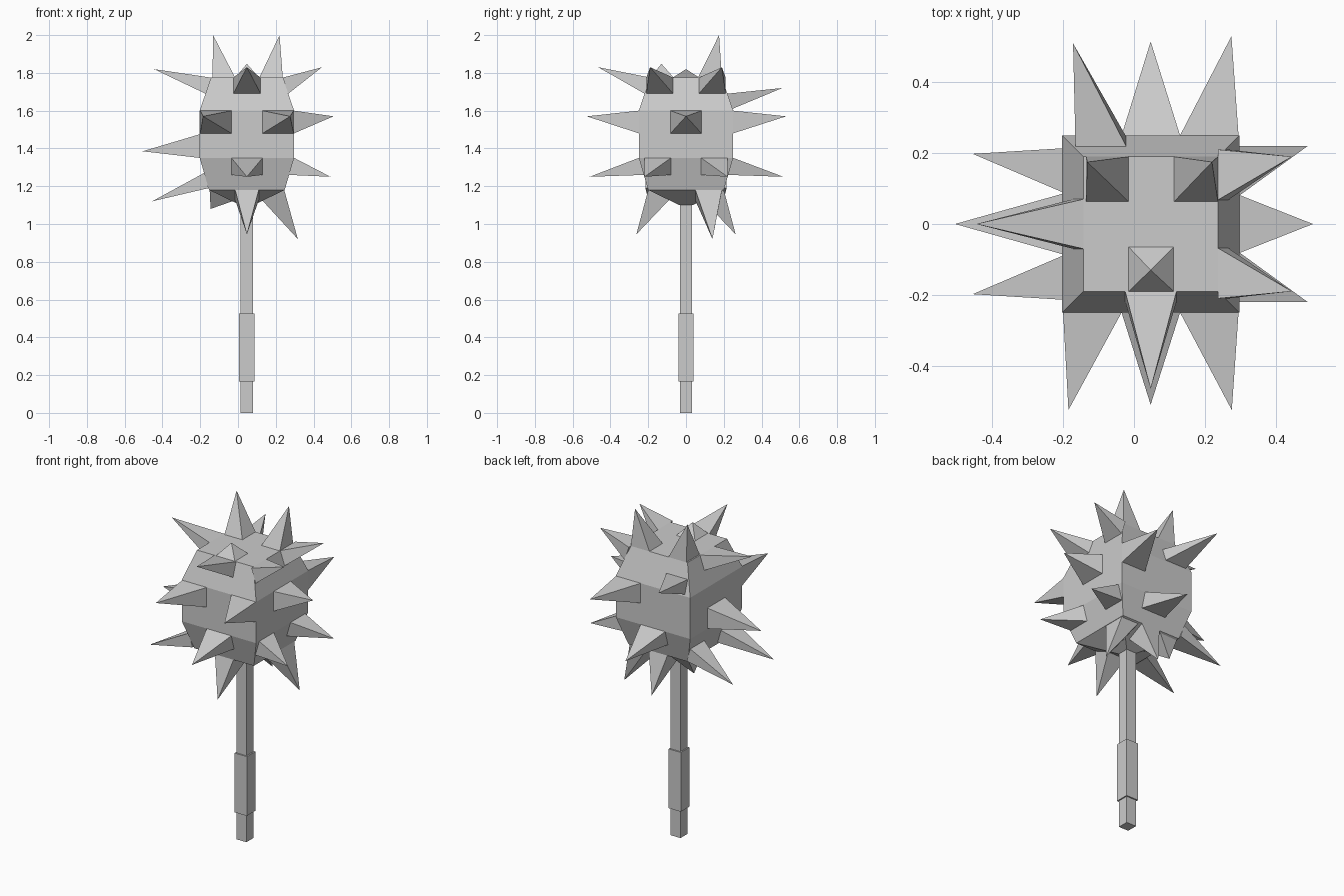
import bpy, bmesh
from mathutils import Vector

if "Cube" in bpy.data.objects:
    bpy.data.objects.remove(bpy.data.objects["Cube"])

CX = 0.047
# head profile: (height, half width)
PROFILE = [(1.10, 0.035), (1.18, 0.20), (1.35, 0.25), (1.60, 0.25), (1.775, 0.19)]


def half_width(z):
    for (z0, w0), (z1, w1) in zip(PROFILE, PROFILE[1:]):
        if z <= z1:
            return w0 + (w1 - w0) * (z - z0) / (z1 - z0)
    return PROFILE[-1][1]


def finish(bm, name):
    bmesh.ops.recalc_face_normals(bm, faces=bm.faces)
    me = bpy.data.meshes.new(name)
    bm.to_mesh(me)
    bm.free()
    ob = bpy.data.objects.new(name, me)
    bpy.context.collection.objects.link(ob)
    return ob


def stack(name, levels, cx=CX):
    """Square rings stacked along z and closed at both ends."""
    bm = bmesh.new()
    rings = [[bm.verts.new((cx + sx * w, sy * w, z))
              for sx, sy in ((-1, -1), (1, -1), (1, 1), (-1, 1))] for z, w in levels]
    for a, b in zip(rings, rings[1:]):
        for i in range(4):
            j = (i + 1) % 4
            bm.faces.new((a[i], a[j], b[j], b[i]))
    bm.faces.new(rings[0])
    bm.faces.new(rings[-1])
    return finish(bm, name)


def spikes(name, items):
    """Each item is (four base corners, tip)."""
    bm = bmesh.new()
    for base, tip in items:
        vs = [bm.verts.new(p) for p in base]
        t = bm.verts.new(tip)
        bm.faces.new(vs)
        for i in range(4):
            bm.faces.new((vs[i], vs[(i + 1) % 4], t))
    return finish(bm, name)


def side(d, a, b, z0, z1, tip):
    """Spike base on one head side; a..b runs along the side."""
    base = []
    for s, z in ((a, z0), (b, z0), (b, z1), (a, z1)):
        w = half_width(z)
        base.append({'F': (s, -w, z), 'B': (s, w, z),
                     'L': (CX - w, s, z), 'R': (CX + w, s, z)}[d])
    return base, tip


def flat(x0, x1, y0, y1, tip, bottom=False):
    """Spike base on the top, or on the sloping underside."""
    base = []
    for x, y in ((x0, y0), (x1, y0), (x1, y1), (x0, y1)):
        w = max(abs(x - CX), abs(y))
        z = 1.10 + 0.08 * (w - 0.035) / 0.165 if bottom else 1.775
        base.append((x, y, z))
    return base, tip


# handle, grip and head
stack("handle", [(0, 0.033), (1.12, 0.033)])
stack("grip", [(0.165, 0.041), (0.525, 0.041)])
stack("head", PROFILE)

# front and back spikes
spikes("front_spikes", [
    side('F', -0.025, 0.12, 1.69, 1.775, (CX, -0.465, 1.83)),
    side('F', -0.20, -0.035, 1.48, 1.60, (-0.185, -0.525, 1.57)),
    side('F', 0.13, 0.295, 1.48, 1.60, (0.276, -0.525, 1.57)),
    side('F', -0.035, 0.13, 1.26, 1.35, (CX, -0.51, 1.25))])
spikes("back_spikes", [
    side('B', -0.165, -0.022, 1.61, 1.69, (-0.172, 0.51, 1.72)),
    side('B', 0.13, 0.295, 1.48, 1.60, (0.275, 0.53, 1.57)),
    side('B', -0.035, 0.13, 1.26, 1.35, (CX, 0.515, 1.25))])

# left and right spikes
left = [side('L', -0.07, 0.07, 1.69, 1.775, (-0.445, 0, 1.82)),
        side('L', -0.085, 0.085, 1.35, 1.475, (-0.505, 0, 1.385))]
right = [side('R', -0.082, 0.082, 1.48, 1.60, (0.505, 0, 1.57))]
for s in (-1, 1):
    left.append(side('L', s * 0.08, s * 0.215, 1.19, 1.27, (-0.455, s * 0.198, 1.12)))
    right.append(side('R', s * 0.068, s * 0.21, 1.69, 1.775, (0.445, s * 0.19, 1.83)))
    right.append(side('R', s * 0.08, s * 0.22, 1.26, 1.35, (0.49, s * 0.22, 1.25)))
spikes("left_spikes", left)
spikes("right_spikes", right)

# top and underside spikes
spikes("top_spikes", [
    flat(-0.135, -0.015, 0.063, 0.19, (-0.132, 0.175, 2.0)),
    flat(0.113, 0.237, 0.063, 0.19, (0.22, 0.175, 2.0)),
    flat(-0.015, 0.112, -0.19, -0.065, (CX, -0.13, 1.848))])
under = [flat(0.13, 0.245, 0.05, 0.19, (0.317, 0.14, 0.92), True),
         flat(-0.15, -0.03, 0.05, 0.19, (-0.145, 0.13, 1.08), True)]
for s in (-1, 1):
    under.append(flat(-0.015, 0.11, s * 0.09, s * 0.2, (CX, s * 0.263, 0.945), True))
spikes("underside_spikes", under)
